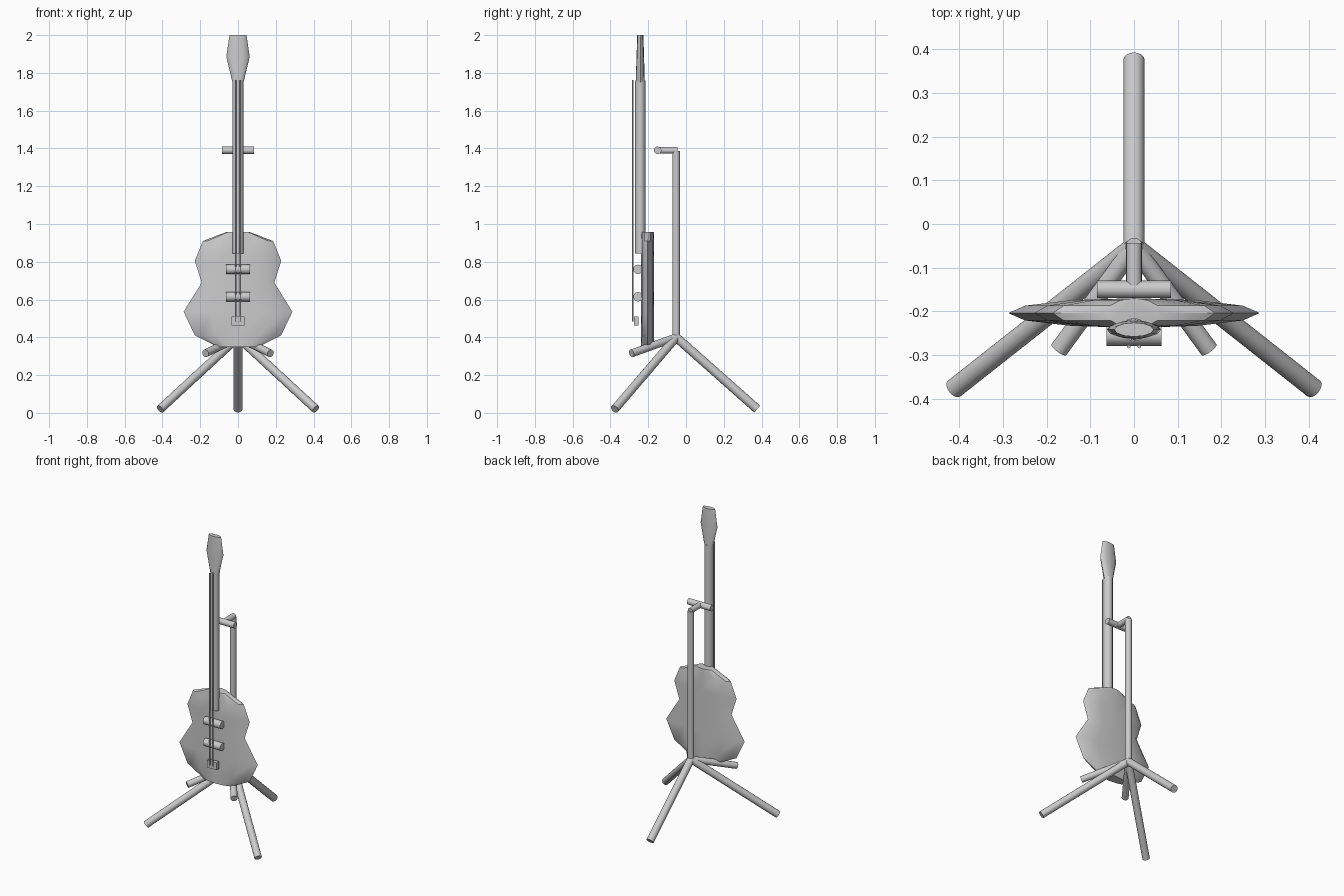
import bpy, bmesh, math
from mathutils import Vector

cube = bpy.data.objects.get("Cube")
if cube:
    bpy.data.objects.remove(cube, do_unlink=True)

grey = bpy.data.materials.new("plain grey")
grey.use_nodes = True
grey.diffuse_color = (0.6, 0.6, 0.6, 1)
grey.node_tree.nodes["Principled BSDF"].inputs["Base Color"].default_value = (0.6, 0.6, 0.6, 1)


def finish(name, bm, smooth=40):
    """Turn a bmesh into a shaded, coloured object."""
    bmesh.ops.recalc_face_normals(bm, faces=bm.faces)
    mesh = bpy.data.meshes.new(name)
    bm.to_mesh(mesh)
    bm.free()
    mesh.materials.append(grey)
    ob = bpy.data.objects.new(name, mesh)
    bpy.context.collection.objects.link(ob)
    bpy.ops.object.select_all(action='DESELECT')
    ob.select_set(True)
    bpy.context.view_layer.objects.active = ob
    bpy.ops.object.shade_smooth_by_angle(angle=math.radians(smooth))
    return ob


def loft(name, y, rows, sides=12):
    """Stack flattened rings given as (z, half width, half depth)."""
    bm = bmesh.new()
    rings = []
    for z, rx, ry in rows:
        angles = [2 * math.pi * i / sides for i in range(sides)]
        rings.append([bm.verts.new((rx * math.cos(a), y + ry * math.sin(a), z)) for a in angles])
    for low, high in zip(rings, rings[1:]):
        for i in range(sides):
            j = (i + 1) % sides
            bm.faces.new((low[i], low[j], high[j], high[i]))
    bm.faces.new(rings[0])
    bm.faces.new(rings[-1])
    return finish(name, bm)


def tube(name, start, end, radius, sides=16):
    """Capped cylinder between two points."""
    a, b = Vector(start), Vector(end)
    bm = bmesh.new()
    bmesh.ops.create_cone(bm, cap_ends=True, segments=sides, radius1=radius,
                          radius2=radius, depth=(b - a).length)
    turn = (b - a).to_track_quat('Z', 'Y').to_matrix()
    bmesh.ops.rotate(bm, matrix=turn, verts=bm.verts)
    bmesh.ops.translate(bm, vec=(a + b) / 2, verts=bm.verts)
    return finish(name, bm)


# Guitar body, neck and headstock
DEPTH = 0.034
outline = [(0.35, 0.11), (0.41, 0.228), (0.535, 0.288), (0.69, 0.192),
           (0.805, 0.229), (0.91, 0.186), (0.957, 0.062)]
loft("guitar_body", -0.204, [(z, w, DEPTH) for z, w in outline])
loft("neck", -0.242, [(0.845, 0.029, 0.027), (1.76, 0.029, 0.027)])
loft("headstock", -0.242, [(1.745, 0.028, 0.024), (1.885, 0.062, 0.02), (2.0, 0.045, 0.016)])

# Pickups
for label, z in (("upper", 0.76), ("lower", 0.615)):
    tube(label + "_pickup", (-0.063, -0.254, z), (0.063, -0.254, z), 0.025)

# Bridge block
bm = bmesh.new()
bmesh.ops.create_cube(bm, size=1)
bmesh.ops.scale(bm, vec=(0.07, 0.025, 0.048), verts=bm.verts)
bmesh.ops.translate(bm, vec=(0, -0.263, 0.486), verts=bm.verts)
finish("bridge", bm)

# Strings
for side, x in (("left", 0.012), ("right", -0.012)):
    tube(side + "_string", (x, -0.281, 0.485), (x, -0.281, 1.762), 0.004, 8)

# Stand: post, neck rest, legs and cradle arms
HUB = (0, -0.052, 0.4)
TOP = (0, -0.052, 1.387)
REST = (0, -0.15, 1.39)
tube("stand_post", HUB, TOP, 0.02)
tube("rest_arm", (0, -0.045, 1.39), REST, 0.018)
tube("neck_rest", (-0.085, REST[1], 1.39), (0.085, REST[1], 1.39), 0.02)
tube("back_leg", HUB, (0, 0.377, 0.02), 0.024)
for side, s in (("left", 1), ("right", -1)):
    tube(side + "_front_leg", HUB, (s * 0.412, -0.377, 0.02), 0.023)
    tube(side + "_cradle_arm", HUB, (s * 0.172, -0.288, 0.315), 0.021)
